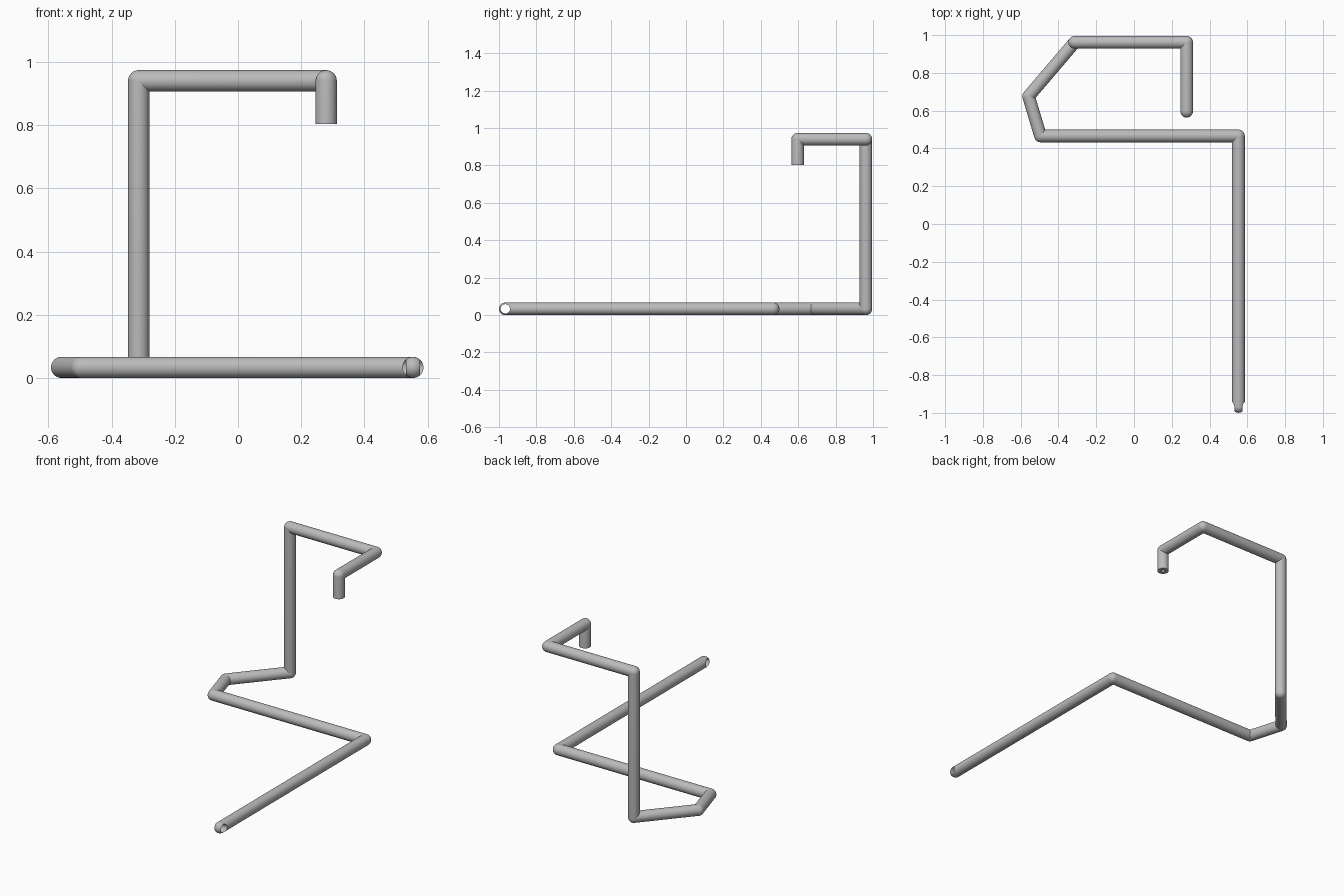
import bpy, bmesh, math
from mathutils import Vector, Matrix

R = 0.0335          # rod radius
SEG = 40            # sides around the rod

cube = bpy.data.objects.get("Cube")
if cube:
    bpy.data.objects.remove(cube, do_unlink=True)

steel = bpy.data.materials.new("grey_steel")
steel.use_nodes = True
grey = (0.5, 0.5, 0.5, 1)
steel.diffuse_color = grey
steel.node_tree.nodes["Principled BSDF"].inputs["Base Color"].default_value = grey


def rod(name, start, end, radius=R, rounded=True):
    """Lathed rod with a rounded start (the bend) and a flat end."""
    start, end = Vector(start), Vector(end)
    length = (end - start).length
    steps = 10
    if rounded:
        profile = [(radius * math.sin(i * math.pi / 2 / steps),
                    -radius * math.cos(i * math.pi / 2 / steps)) for i in range(steps + 1)]
    else:
        profile = [(0, 0), (radius, 0)]
    profile += [(radius, length), (0, length)]
    bm = bmesh.new()
    verts = [bm.verts.new((r, 0, z)) for r, z in profile]
    edges = [bm.edges.new(pair) for pair in zip(verts, verts[1:])]
    bmesh.ops.spin(bm, geom=verts + edges, cent=(0, 0, 0), axis=(0, 0, 1),
                   angle=math.tau, steps=SEG, use_merge=True)
    bmesh.ops.remove_doubles(bm, verts=bm.verts, dist=1e-5)
    bmesh.ops.recalc_face_normals(bm, faces=bm.faces)
    turn = (end - start).to_track_quat('Z', 'Y').to_matrix().to_4x4()
    bm.transform(Matrix.Translation(start) @ turn)
    mesh = bpy.data.meshes.new(name)
    bm.to_mesh(mesh)
    bm.free()
    mesh.materials.append(steel)
    obj = bpy.data.objects.new(name, mesh)
    bpy.context.collection.objects.link(obj)
    return obj


def drill(target, start, end, radius):
    """Cut a round hole and remove the cutter."""
    cutter = rod("drill_cutter", start, end, radius, rounded=False)
    cutter.hide_render = True
    mod = target.modifiers.new("hole", 'BOOLEAN')
    mod.operation, mod.solver, mod.object = 'DIFFERENCE', 'EXACT', cutter
    bpy.context.view_layer.objects.active = target
    bpy.ops.object.modifier_apply(modifier=mod.name)
    bpy.data.objects.remove(cutter, do_unlink=True)


# Centre line of the bent rod, from the front eyelet to the hook tip
path = [
    (0.553, -0.966, R), (0.553, 0.466, R), (-0.495, 0.466, R),
    (-0.558, 0.676, R), (-0.314, 0.962, R), (-0.314, 0.962, 0.94),
    (0.279, 0.962, 0.94), (0.279, 0.597, 0.94), (0.279, 0.597, 0.803),
]
names = ["front_arm", "base_crossbar", "base_corner", "base_diagonal",
         "upright", "top_bar", "hook_arm", "hook_tip"]
parts = [rod(n, a, b) for n, a, b in zip(names, path, path[1:])]

# Eyelet through the front end, and a small bore in the hook tip
x, y, z = path[0]
drill(parts[0], (x - 0.1, y, z), (x + 0.1, y, z), 0.025)
x, y, z = path[-1]
drill(parts[-1], (x, y, z - 0.05), (x, y, z + 0.06), 0.011)

# Smooth shading with sharp rims
bpy.ops.object.select_all(action='DESELECT')
for part in parts:
    part.select_set(True)
bpy.context.view_layer.objects.active = parts[0]
bpy.ops.object.shade_smooth_by_angle(angle=math.radians(35))
